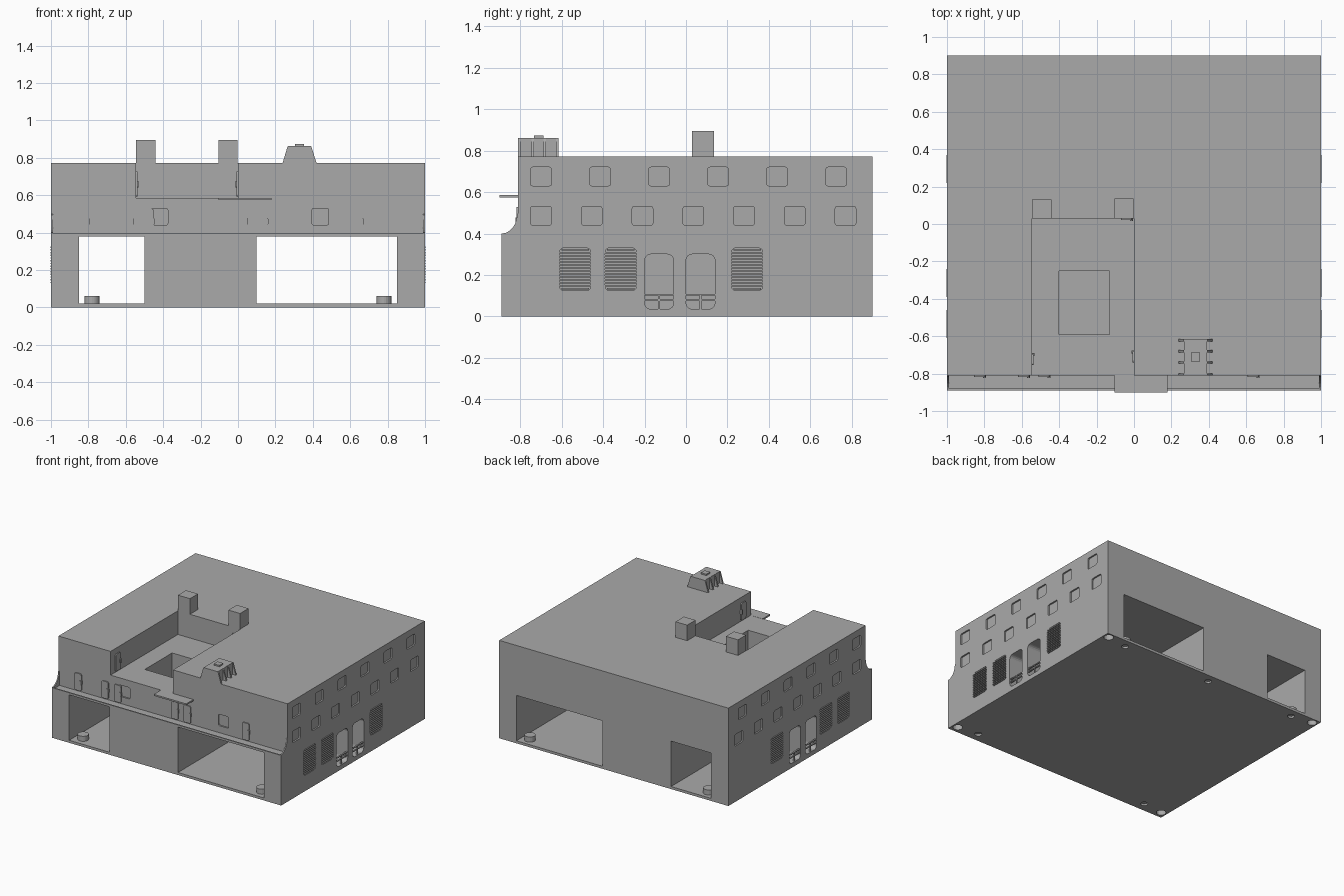
import bpy, bmesh, math

if "Cube" in bpy.data.objects:
    bpy.data.objects.remove(bpy.data.objects["Cube"])

grey = bpy.data.materials.new("concrete_grey")
grey.diffuse_color = (0.4, 0.4, 0.4, 1)
grey.use_nodes = True
grey.node_tree.nodes["Principled BSDF"].inputs["Base Color"].default_value = grey.diffuse_color


def to_object(name, bm):
    bmesh.ops.recalc_face_normals(bm, faces=bm.faces)
    me = bpy.data.meshes.new(name)
    bm.to_mesh(me)
    bm.free()
    me.materials.append(grey)
    ob = bpy.data.objects.new(name, me)
    bpy.context.collection.objects.link(ob)
    return ob


def prism(bm, pts, axis, a, b):
    """Extrude a 2D outline from a to b along an axis."""
    def place(u, v, t):
        return {"x": (t, u, v), "y": (u, t, v), "z": (u, v, t)}[axis]
    lo = [bm.verts.new(place(u, v, a)) for u, v in pts]
    hi = [bm.verts.new(place(u, v, b)) for u, v in pts]
    bm.faces.new(lo)
    bm.faces.new(hi[::-1])
    n = len(pts)
    for i in range(n):
        j = (i + 1) % n
        bm.faces.new((lo[i], hi[i], hi[j], lo[j]))


def box(bm, x0, x1, y0, y1, z0, z1):
    prism(bm, [(x0, y0), (x1, y0), (x1, y1), (x0, y1)], "z", z0, z1)


def rounded(u0, u1, v0, v1, r, seg=4):
    corners = ((u1 - r, v1 - r, 0), (u0 + r, v1 - r, 90),
               (u0 + r, v0 + r, 180), (u1 - r, v0 + r, 270))
    return [(cu + r * math.cos(math.radians(s + 90 * k / seg)),
             cv + r * math.sin(math.radians(s + 90 * k / seg)))
            for cu, cv, s in corners for k in range(seg + 1)]


def disc(x, y, r, n=20):
    return [(x + r * math.cos(2 * math.pi * k / n),
             y + r * math.sin(2 * math.pi * k / n)) for k in range(n)]


def cut(target, bm):
    cutter = to_object("cutter", bm)
    cutter.hide_render = True
    mod = target.modifiers.new("cut", "BOOLEAN")
    mod.operation, mod.solver, mod.object = "DIFFERENCE", "EXACT", cutter
    bpy.context.view_layer.objects.active = target
    bpy.ops.object.modifier_apply(modifier=mod.name)
    bpy.data.objects.remove(cutter)


# main block with a stepped front ledge
bm = bmesh.new()
prism(bm, [(-0.89, 0), (0.9, 0), (0.9, 0.772), (-0.81, 0.772),
           (-0.81, 0.385), (-0.89, 0.385)], "x", -1, 1)
body = to_object("building", bm)

# drive-through passages and sunken terrace
bm = bmesh.new()
box(bm, -0.85, -0.5, -1.1, 1.1, 0.02, 0.378)
box(bm, 0.1, 0.85, -1.1, 1.1, 0.02, 0.378)
box(bm, -0.545, 0, -1.1, 0.03, 0.585, 1)
cut(body, bm)

# stairwell and sockets in the underside
bm = bmesh.new()
box(bm, -0.4, -0.13, -0.59, -0.25, 0.38, 0.7)
for s in (-1, 1):
    for y in (-0.835, 0.855):
        prism(bm, disc(s * 0.955, y, 0.035), "z", -0.1, 0.04)
    for y in (-0.815, 0.83):
        prism(bm, disc(s * 0.78, y, 0.026), "z", -0.1, 0.015)
prism(bm, disc(0, 0.83, 0.026), "z", -0.1, 0.015)
cut(body, bm)

# side openings, louver pockets and shallow windows
ARCHES = (-0.13, 0.07)
LOUVERS = (-0.535, -0.315, 0.295)
bm = bmesh.new()
for s in (-1, 1):
    for y in ARCHES:
        prism(bm, rounded(y - 0.07, y + 0.07, 0.035, 0.3, 0.03), "x", s * 0.8, s * 1.1)
    for y in LOUVERS:
        prism(bm, rounded(y - 0.075, y + 0.075, 0.125, 0.33, 0.02), "x", s * 0.975, s * 1.1)
    for i in range(6):
        y = -0.7 + i * 0.285
        prism(bm, rounded(y - 0.05, y + 0.05, 0.63, 0.72, 0.01, 2), "x", s * 0.988, s * 1.1)
    for i in range(7):
        y = -0.7 + i * 0.245
        prism(bm, rounded(y - 0.05, y + 0.05, 0.44, 0.53, 0.01, 2), "x", s * 0.988, s * 1.1)
for x in (-0.42, 0.44):
    prism(bm, rounded(x - 0.045, x + 0.045, 0.44, 0.53, 0.01, 2), "y", -1, -0.798)
cut(body, bm)

# louver slats
bm = bmesh.new()
for s in (-1, 1):
    for y in LOUVERS:
        for i in range(14):
            z = 0.13 + i * 0.0145
            w = 0.066 if i in (0, 13) else 0.075
            xs = sorted((s * 0.974, s * 1.002))
            box(bm, *xs, y - w, y + w, z, z + 0.007)
to_object("louver_slats", bm)

# railings in the side openings
bm = bmesh.new()
for s in (-1, 1):
    xs = sorted((s * 0.985, s * 0.997))
    for y in ARCHES:
        for z in (0.075, 0.1):
            box(bm, *xs, y - 0.07, y + 0.07, z, z + 0.008)
        box(bm, *xs, y - 0.004, y + 0.004, 0.035, 0.1)
to_object("opening_railings", bm)

# low lip and curved end walls of the front ledge
bm = bmesh.new()
box(bm, -1, 1, -0.89, -0.88, 0.384, 0.395)
curve = [(-0.89 + 0.075 * math.sin(math.radians(a)),
          0.495 - 0.095 * math.cos(math.radians(a))) for a in range(0, 91, 15)]
for s in (-1, 1):
    prism(bm, [(-0.809, 0.384), (-0.89, 0.384)] + curve + [(-0.809, 0.5)],
          "x", s * 0.99, s * 1.0)
to_object("ledge_edging", bm)

# rounded doors with side handles
bm = bmesh.new()


def door(axis, c, z, wall, out):
    prism(bm, rounded(c - 0.03, c + 0.03, z, z + 0.135, 0.012, 3),
          axis, wall - out * 0.002, wall + out * 0.008)
    prism(bm, rounded(c + 0.018, c + 0.034, z + 0.05, z + 0.085, 0.005, 2),
          axis, wall, wall + out * 0.014)


for x in (-0.825, -0.59, -0.48, 0.02, 0.128, 0.638):
    door("y", x, 0.392, -0.81, -1)
door("y", -0.04, 0.592, 0.03, -1)
door("x", -0.725, 0.592, -0.545, 1)
door("x", -0.71, 0.592, 0, -1)
to_object("doors", bm)

# thin landing projecting from the terrace
bm = bmesh.new()
box(bm, -0.105, 0.178, -0.9, -0.805, 0.574, 0.586)
to_object("landing", bm)

# roof stacks behind the terrace
bm = bmesh.new()
box(bm, -0.545, -0.44, 0.03, 0.13, 0.77, 0.895)
box(bm, -0.105, -0.003, 0.03, 0.135, 0.77, 0.895)
to_object("roof_stacks", bm)

# finned roof vent with a cap
bm = bmesh.new()
box(bm, 0.267, 0.39, -0.81, -0.615, 0.77, 0.862)
box(bm, 0.304, 0.352, -0.735, -0.688, 0.862, 0.873)
for y in (-0.81, -0.747, -0.687, -0.627):
    prism(bm, [(0.238, 0.771), (0.42, 0.771), (0.392, 0.861), (0.265, 0.861)],
          "y", y, y + 0.012)
to_object("roof_vent", bm)

# round bosses on the passage floors
bm = bmesh.new()
for x in (-0.78, 0.78):
    for y in (-0.815, 0.83):
        prism(bm, disc(x, y, 0.04), "z", 0.019, 0.06)
to_object("floor_bosses", bm)
